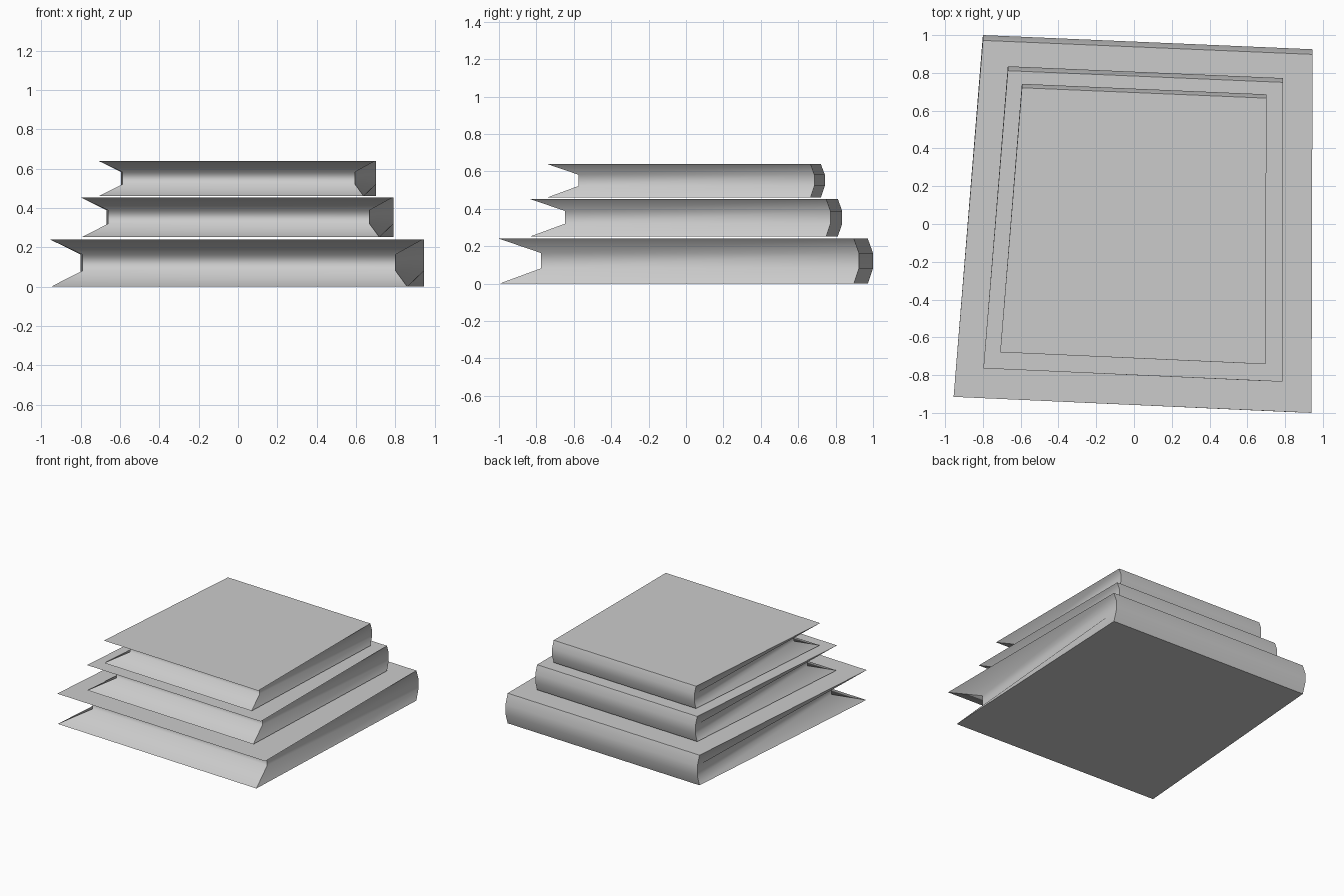
import bpy, bmesh

if "Cube" in bpy.data.objects:
    bpy.data.objects.remove(bpy.data.objects["Cube"])

H = 0.24  # thickness of the largest book

# Corner order: left-front, right-front, right-back, left-back
BOTTOM = [(-0.95, -0.915), (0.86, -0.997), (0.945, 0.898), (-0.80, 0.972)]
MIDDLE = [(-0.79, -0.705), (0.80, -0.775), (0.945, 0.925), (-0.80, 1.0)]
TOP = [(-0.955, -0.915), (0.94, -1.0), (0.945, 0.898), (-0.80, 0.972)]


def book(name, scale, z0):
    """Covers joined by a rounded spine at the back and recessed page edges."""
    bm = bmesh.new()
    rings = []
    for outline, t in ((BOTTOM, 0), (MIDDLE, 0.34), (MIDDLE, 0.68), (TOP, 1)):
        rings.append([bm.verts.new((x * scale, y * scale, z0 + H * t * scale))
                      for x, y in outline])
    # covers
    bm.faces.new(rings[0][::-1])
    bm.faces.new(rings[-1])
    # page edges and spine
    for lo, hi in zip(rings, rings[1:]):
        for i in range(4):
            j = (i + 1) % 4
            f = bm.faces.new((lo[i], lo[j], hi[j], hi[i]))
            f.smooth = True
    # sharp cover rims and corners, smooth across each side
    side_loops = {v for r in rings[1:3] for v in r}
    for e in bm.edges:
        a, b = e.verts
        level = abs(a.co.z - b.co.z) < 1e-6
        e.smooth = level and a in side_loops
    mesh = bpy.data.meshes.new(name)
    bm.to_mesh(mesh)
    bm.free()
    obj = bpy.data.objects.new(name, mesh)
    bpy.context.collection.objects.link(obj)
    return obj


# stack, largest at the bottom
for name, scale, z0 in (("bottom_book", 1.0, 0.0),
                        ("middle_book", 0.835, 0.252),
                        ("top_book", 0.742, 0.461)):
    book(name, scale, z0)
